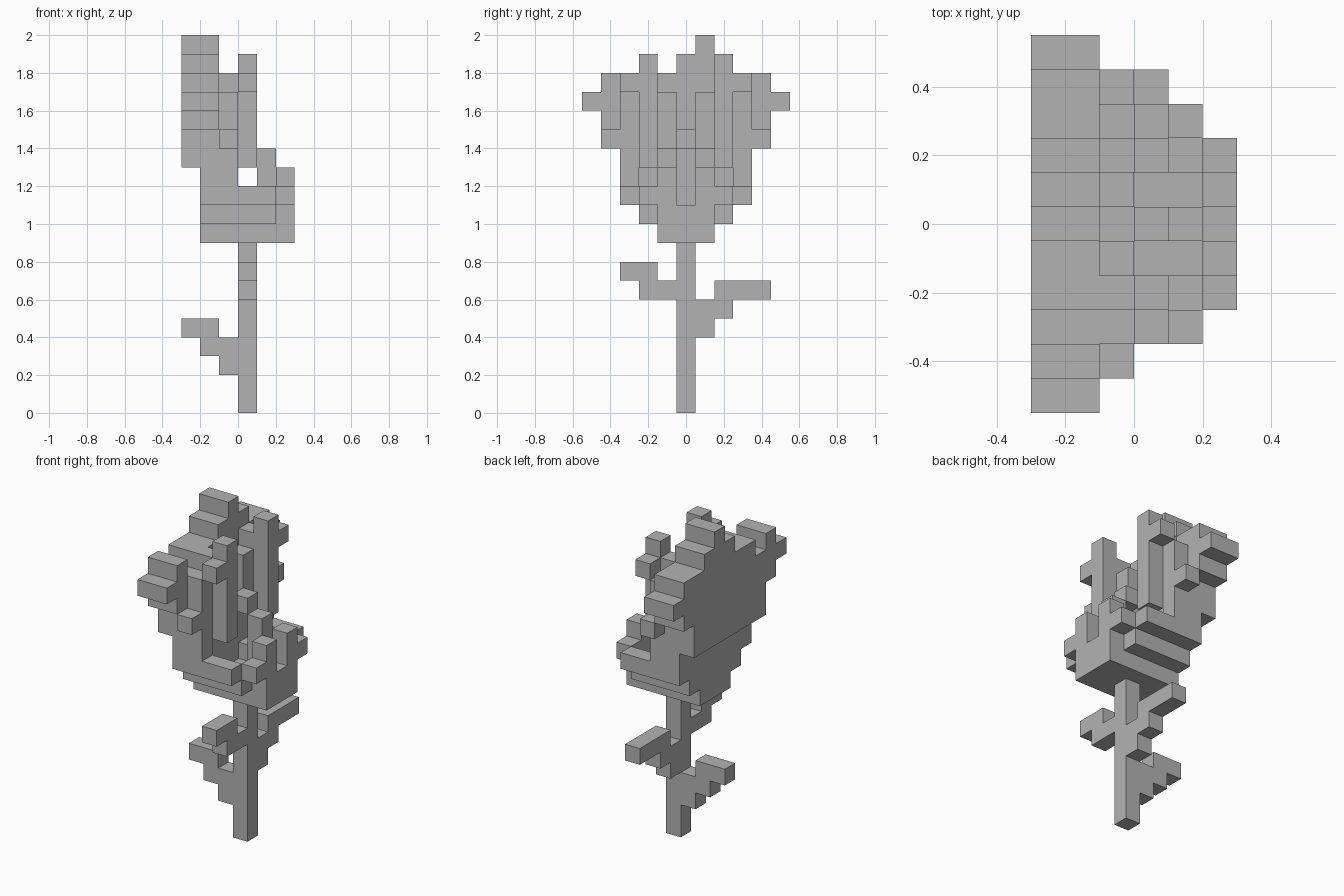
import bpy
import bmesh
from mathutils import Vector

cube = bpy.data.objects.get("Cube")
if cube:
    bpy.data.objects.remove(cube, do_unlink=True)

UNIT = 0.1
ORIGIN = Vector((-0.3, -0.55, 0))

grey = bpy.data.materials.new("light_grey")
grey.use_nodes = True
colour = (0.45, 0.45, 0.45, 1)
grey.diffuse_color = colour
grey.node_tree.nodes["Principled BSDF"].inputs["Base Color"].default_value = colour


def block(x, y, z):
    """Grid cells of a box; each axis is one index or an inclusive (low, high) pair."""
    spans = [range(a[0], a[1] + 1) if isinstance(a, tuple) else (a,) for a in (x, y, z)]
    return {(i, j, k) for i in spans[0] for j in spans[1] for k in spans[2]}


def mirrored(cells):
    """Add the copy of the cells reflected across the middle row."""
    return cells | {(i, 10 - j, k) for i, j, k in cells}


def build(name, *blocks):
    """Skin a set of cells with outer faces only and merge the flat areas."""
    cells = set().union(*blocks)
    bm = bmesh.new()
    for cell in cells:
        centre = Vector(cell) + Vector((0.5, 0.5, 0.5))
        for axis in range(3):
            for sign in (-1, 1):
                step = [0, 0, 0]
                step[axis] = sign
                if tuple(c + s for c, s in zip(cell, step)) in cells:
                    continue
                n = Vector(step)
                u = Vector([float(a == (axis + 1) % 3) for a in range(3)])
                v = n.cross(u)
                corners = [centre + (n + a * u + b * v) / 2
                           for a, b in ((-1, -1), (1, -1), (1, 1), (-1, 1))]
                bm.faces.new([bm.verts.new(c * UNIT + ORIGIN) for c in corners])
    bmesh.ops.remove_doubles(bm, verts=bm.verts, dist=UNIT / 100)
    bmesh.ops.dissolve_limit(bm, angle_limit=0.01, verts=bm.verts, edges=bm.edges)
    mesh = bpy.data.meshes.new(name)
    bm.to_mesh(mesh)
    bm.free()
    mesh.materials.append(grey)
    obj = bpy.data.objects.new(name, mesh)
    bpy.context.collection.objects.link(obj)


# Stem and its three stepped leaves
build("stem", block(3, 5, (0, 8)))
build("low_leaf", block(2, 5, (2, 3)), block(1, 5, (3, 4)), block(0, 5, 4))
build("long_leaf", block(3, 6, (4, 5)), block(3, 7, (5, 6)), block(3, (8, 9), 6))
build("short_leaf", block(3, (3, 4), 6), block(3, (2, 3), 7))

# Stepped hollow cup: floor, back wall, side walls and front lip
build("cup",
      block((1, 5), (4, 6), 9),
      block(1, (3, 7), 10), block(1, (2, 8), (11, 12)),
      mirrored(block((1, 4), 3, 10)), mirrored(block((1, 4), 2, 11)),
      block(5, (4, 6), 10),
      mirrored(block(5, (3, 4), 11)), mirrored(block(5, 4, 12)))

# Tall back petal with a ragged rim
back = (0, 1)
build("back_petal",
      block(back, (2, 8), (13, 16)),
      mirrored(block(back, 1, (15, 17))), mirrored(block(back, 0, 16)),
      block(back, (3, 8), 17), block(back, (5, 7), 18), block(back, 6, 19))

# Side petals, curling inward to tall tips
build("side_petals",
      mirrored(block(2, 2, (12, 16))), mirrored(block(2, 1, 14)),
      mirrored(block(2, 3, 17)), mirrored(block(3, 3, (13, 18))),
      mirrored(block(3, 2, 17)))

# Ribs on the inside of the back petal
build("inner_ribs", mirrored(block(2, 4, (14, 16))))

# Front petal curling in over the cup
build("front_petal", block(4, 5, (10, 13)), block(3, 5, 14))
